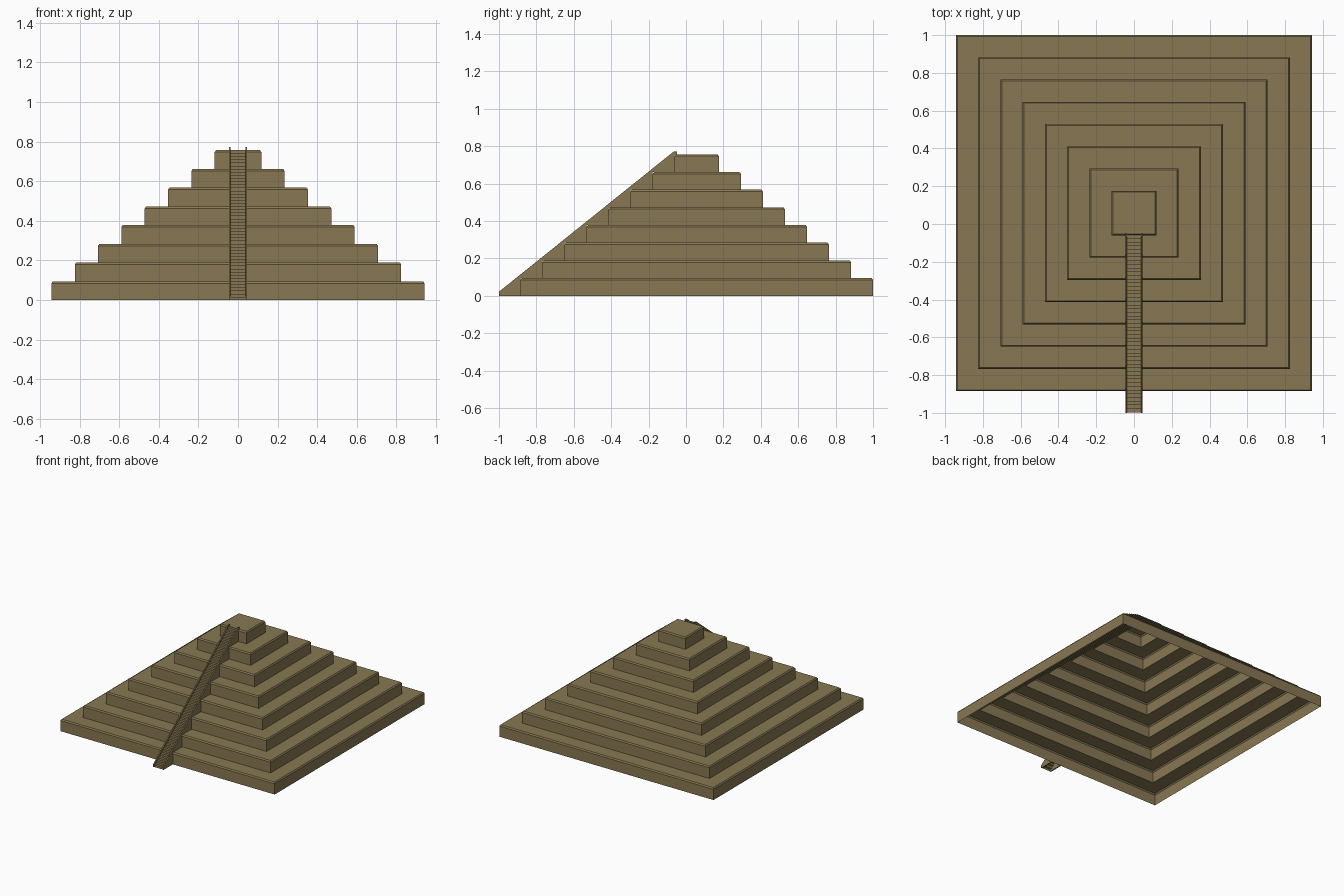
import bpy, bmesh

if "Cube" in bpy.data.objects:
    bpy.data.objects.remove(bpy.data.objects["Cube"])

TIERS, RUN, RISE = 8, 0.1178, 0.0946    # tier count, tread depth, tier height
CY = 0.0576                             # pyramid centre in y
STEPS = 48
RAIL_IN, RAIL_OUT = 0.037, 0.046

stone = bpy.data.materials.new("sandstone brown")
stone.diffuse_color = (0.25, 0.19, 0.087, 1)
stone.use_nodes = True
stone.node_tree.nodes["Principled BSDF"].inputs["Base Color"].default_value = stone.diffuse_color


def make_object(name, bm):
    bmesh.ops.recalc_face_normals(bm, faces=bm.faces)
    mesh = bpy.data.meshes.new(name)
    bm.to_mesh(mesh)
    bm.free()
    mesh.materials.append(stone)
    ob = bpy.data.objects.new(name, mesh)
    bpy.context.collection.objects.link(ob)
    return ob


# stepped pyramid: square rings joined into one shell, open underneath
bm = bmesh.new()
levels = []
for i in range(TIERS):
    half, z0, z1 = RUN * (TIERS - i), RISE * i, RISE * (i + 1)
    levels += [(half, z0), (half, z1 - 0.010), (half - 0.007, z1)]
rings = [[bm.verts.new((sx * h, CY + sy * h, z))
          for sx, sy in ((-1, -1), (1, -1), (1, 1), (-1, 1))] for h, z in levels]
for a, b in zip(rings, rings[1:]):
    for k in range(4):
        n = (k + 1) % 4
        bm.faces.new((a[k], a[n], b[n], b[k]))
bm.faces.new(rings[-1])
make_object("stepped_pyramid", bm)

# side walls of the stair: sloping top, underside follows the tiers
top = RISE * TIERS
profile = [(-1, 0), (-1, 0.022), (-0.065, 0.772), (-0.048, 0.772), (-0.048, top)]
for i in reversed(range(TIERS)):
    y = CY - RUN * (TIERS - i)
    profile += [(y, RISE * (i + 1)), (y, RISE * i)]
for side, label in ((-1, "left"), (1, "right")):
    bm = bmesh.new()
    face = bm.faces.new([bm.verts.new((side * RAIL_IN, y, z)) for y, z in profile])
    ext = bmesh.ops.extrude_face_region(bm, geom=[face])
    moved = [g for g in ext["geom"] if isinstance(g, bmesh.types.BMVert)]
    bmesh.ops.translate(bm, verts=moved, vec=(side * (RAIL_OUT - RAIL_IN), 0, 0))
    bmesh.ops.triangulate(bm, faces=[f for f in bm.faces if len(f.verts) > 4])
    make_object("stair_wall_" + label, bm)

# stair treads and risers between the walls
bm = bmesh.new()
going, riser = (1 + CY - RUN) / STEPS, top / STEPS
points = [(-0.998, 0)]
for i in range(STEPS):
    points += [(-0.998 + going * i, riser * (i + 1)),
               (-0.998 + going * (i + 1), riser * (i + 1))]
rows = [[bm.verts.new((x, y, z)) for x in (-RAIL_IN, RAIL_IN)] for y, z in points]
for a, b in zip(rows, rows[1:]):
    bm.faces.new((a[0], a[1], b[1], b[0]))
ob = make_object("stair_steps", bm)
# make the steps face up and forward
if sum(p.normal.z for p in ob.data.polygons) < 0:
    ob.data.flip_normals()
